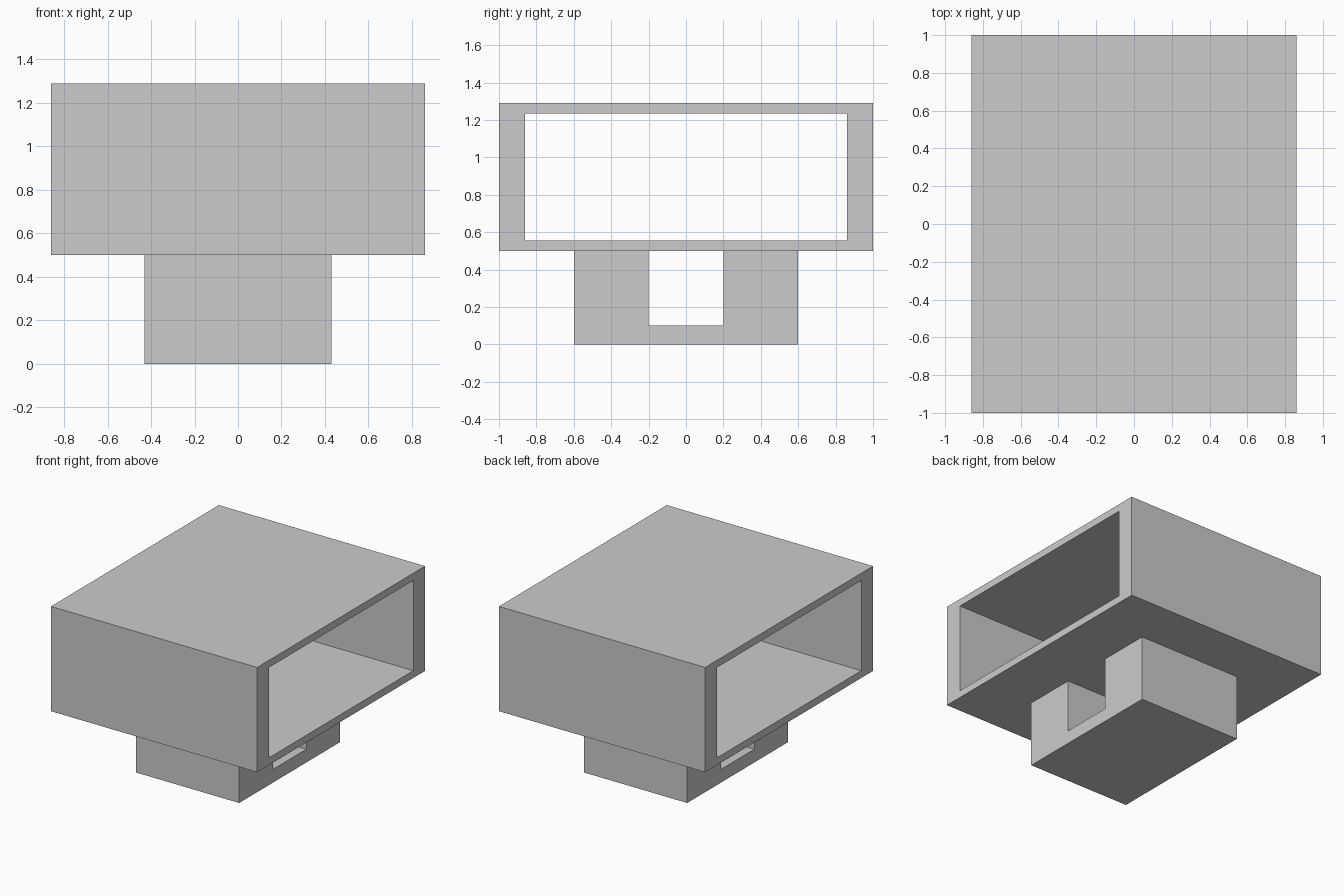
import bpy
import bmesh

if "Cube" in bpy.data.objects:
    bpy.data.objects.remove(bpy.data.objects["Cube"])


def rect(half_y, z0, z1):
    return [(-half_y, z0), (half_y, z0), (half_y, z1), (-half_y, z1)]


def extrude_x(name, outline, half_x, hole=None):
    """Sweep a (y, z) outline along x, with an optional matching through-hole."""
    bm = bmesh.new()
    n = len(outline)

    def wall(loop):
        ends = [[bm.verts.new((x, y, z)) for y, z in loop] for x in (-half_x, half_x)]
        for i in range(n):
            j = (i + 1) % n
            bm.faces.new((ends[0][i], ends[0][j], ends[1][j], ends[1][i]))
        return ends

    outer = wall(outline)
    if hole:
        inner = wall(hole)
        for o, h in zip(outer, inner):
            for i in range(n):
                j = (i + 1) % n
                bm.faces.new((o[i], o[j], h[j], h[i]))
    else:
        for end in outer:
            bm.faces.new(end)
    bmesh.ops.recalc_face_normals(bm, faces=bm.faces)
    mesh = bpy.data.meshes.new(name)
    bm.to_mesh(mesh)
    bm.free()
    obj = bpy.data.objects.new(name, mesh)
    bpy.context.collection.objects.link(obj)
    return obj


# Open-ended housing
extrude_x("housing", rect(1.0, 0.5, 1.29), 0.86, hole=rect(0.86, 0.555, 1.235))

# U-shaped pedestal with a slot running through it
half_profile = [(0.6, 0.0), (0.6, 0.5), (0.2, 0.5), (0.2, 0.1)]
u_profile = half_profile + [(-y, z) for y, z in reversed(half_profile)]
extrude_x("pedestal", u_profile, 0.43)
